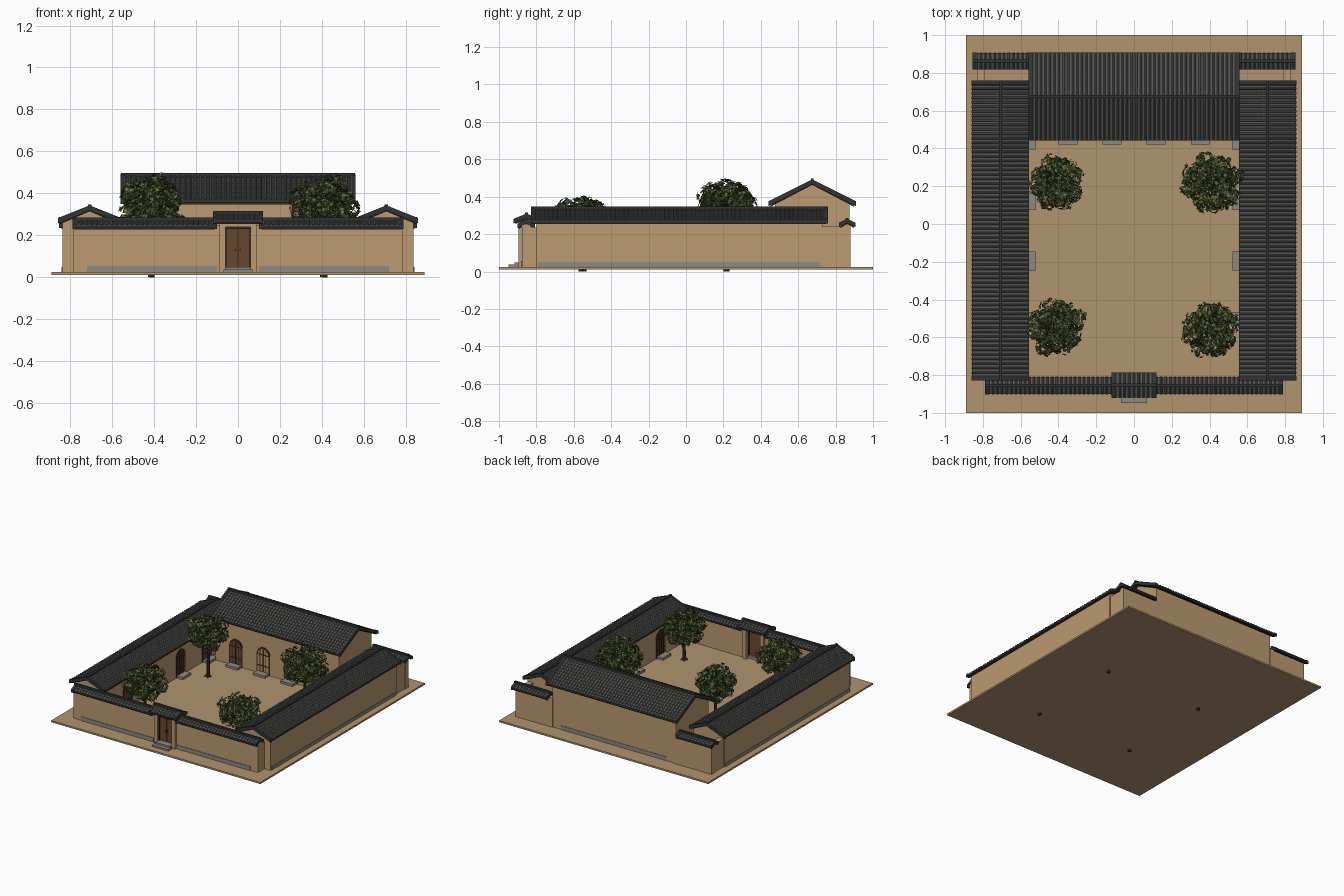
import bpy, bmesh, math, random
from mathutils import Matrix, Vector

if "Cube" in bpy.data.objects:
    bpy.data.objects.remove(bpy.data.objects["Cube"])
random.seed(4)
PI = math.pi


def material(name, rgb):
    m = bpy.data.materials.new(name)
    m.diffuse_color = (*rgb, 1)
    m.use_nodes = True
    m.node_tree.nodes["Principled BSDF"].inputs["Base Color"].default_value = m.diffuse_color
    return m


EARTH = material("earth_wall", (0.50, 0.325, 0.165))
GROUND = material("ground_clay", (0.44, 0.295, 0.16))
TILE = material("grey_tile", (0.088, 0.092, 0.085))
DARK = material("dark_tile", (0.032, 0.034, 0.035))
WOOD = material("brown_wood", (0.14, 0.062, 0.03))
DWOOD = material("dark_wood", (0.05, 0.02, 0.01))
STONE = material("grey_stone", (0.27, 0.25, 0.22))
LEAF1 = material("dark_leaf", (0.045, 0.065, 0.018))
LEAF2 = material("light_leaf", (0.11, 0.145, 0.045))
BARK = material("bark", (0.06, 0.03, 0.015))


def finish(bm, name, mats, M=Matrix()):
    bmesh.ops.transform(bm, matrix=M, verts=bm.verts)
    me = bpy.data.meshes.new(name)
    bm.to_mesh(me)
    bm.free()
    for m in mats:
        me.materials.append(m)
    ob = bpy.data.objects.new(name, me)
    bpy.context.collection.objects.link(ob)
    return ob


def add_prism(bm, pts, a, b):
    """Extrude a (y, z) outline along x from a to b."""
    A = [bm.verts.new((a, u, v)) for u, v in pts]
    B = [bm.verts.new((b, u, v)) for u, v in pts]
    faces = [bm.faces.new(A), bm.faces.new(B[::-1])]
    n = len(pts)
    for i in range(n):
        j = (i + 1) % n
        faces.append(bm.faces.new((A[j], A[i], B[i], B[j])))
    bmesh.ops.recalc_face_normals(bm, faces=faces)
    return faces


def prism(name, pts, a, b, mat, M=Matrix()):
    bm = bmesh.new()
    add_prism(bm, pts, a, b)
    return finish(bm, name, [mat], M)


def box(name, x0, x1, y0, y1, z0, z1, mat, M=Matrix()):
    return prism(name, [(y0, z0), (y1, z0), (y1, z1), (y0, z1)], x0, x1, mat, M)


def place(x, y, deg=0, z=0):
    return Matrix.Translation((x, y, z)) @ Matrix.Rotation(math.radians(deg), 4, 'Z')


def chevron(h, ze, zr, th):
    return [(-h, ze), (0, zr), (h, ze), (h, ze - th), (0, zr - th), (-h, ze - th)]


def gable_roof(name, M, length, half, ze, zr, courses, th=0.012, pitch=0.024):
    """Tiled roof, ridge along local x: stepped courses, ribs, verges, ridge, boarding."""
    L, step = length / 2, 0.0035
    side = []
    for i in range(courses):
        for t, lift in ((i / courses, 0), ((i + 1) / courses, step)):
            side.append((half * t, zr + (ze - zr) * t + lift))
    top = [(-y, z) for y, z in side[::-1]] + side[1:]
    prism(name + "_tiles", top + [(half, ze - th), (0, zr - th), (-half, ze - th)], -L, L, TILE, M)
    # rounded cover tiles running down the slope, with dark eave ends
    bm = bmesh.new()
    n = max(2, round((2 * L - 0.03) / pitch))
    r = 0.0055
    for i in range(n + 1):
        x = -L + 0.015 + (2 * L - 0.03) * i / n
        for s in (-1, 1):
            rows = []
            for y, z in ((0, zr), (s * (half + 0.004), ze)):
                rows.append([bm.verts.new((x + dx * r, y, z + dz * r)) for dx, dz in
                             ((-1, -1), (-1, 0.5), (-0.5, 1.3), (0.5, 1.3), (1, 0.5), (1, -1))])
            fs = [bm.faces.new((rows[0][k], rows[0][k + 1], rows[1][k + 1], rows[1][k])) for k in range(5)]
            cap = bm.faces.new(rows[1])
            cap.material_index = 1
            bmesh.ops.recalc_face_normals(bm, faces=fs + [cap])
    finish(bm, name + "_cover_tiles", [TILE, DARK], M)
    # dark verges, ridge and eave edge
    for s in (-1, 1):
        a, b = sorted((s * (L - 0.014), s * (L + 0.004)))
        prism(name + "_verge", chevron(half + 0.004, ze + 0.01, zr + 0.01, th + 0.014), a, b, DARK, M)
        y0, y1 = sorted((s * (half - 0.002), s * (half + 0.002)))
        box(name + "_eave", -L, L, y0, y1, ze - th, ze, DARK, M)
    box(name + "_ridge", -L - 0.003, L + 0.003, -0.008, 0.008, zr - 0.005, zr + 0.015, DARK, M)
    # timber boarding below
    prism(name + "_boarding", chevron(half - 0.006, ze - th, zr - th, 0.007), -L + 0.006, L - 0.006, DWOOD, M)


def gable_body(name, M, length, hw, half, ze, zr, th=0.018):
    zw = zr - th - (zr - ze) * hw / half
    prism(name, [(-hw, 0.02), (hw, 0.02), (hw, zw), (0, zr - th), (-hw, zw)], -length / 2, length / 2, EARTH, M)


def arch(w, h, z0=0.0):
    r = w / 2
    return [(-r, z0), (r, z0)] + [(r * math.cos(PI * k / 12), h - r + r * math.sin(PI * k / 12)) for k in range(13)]


def arched_door(name, M, panel=WOOD):
    """Arched door on a wall facing local -y, with lattice and stone step."""
    R = M @ Matrix.Rotation(PI / 2, 4, 'Z')
    prism(name + "_frame", arch(0.112, 0.205), -0.004, 0.002, DWOOD, R)
    prism(name + "_panel", arch(0.092, 0.193, 0.004), -0.006, 0.001, panel, R)
    for x in (-0.024, 0, 0.024):
        box(name + "_upright", x - 0.0025, x + 0.0025, -0.009, 0, 0.004, 0.19 - abs(x) * 0.3, DWOOD, M)
    for z in (0.06, 0.145):
        box(name + "_rail", -0.046, 0.046, -0.0085, 0, z, z + 0.006, DWOOD, M)
    box(name + "_step", -0.05, 0.05, -0.055, 0, 0, 0.018, STONE, M)


G = 0.025
box("ground_slab", -0.89, 0.89, -1, 1, 0.012, G, GROUND)

# main hall at the back
hall = place(0, 0.675)
gable_roof("hall_roof", hall, 1.11, 0.23, 0.365, 0.482, 10)
gable_body("hall_walls", hall, 1.05, 0.198, 0.23, 0.365, 0.482)
box("hall_base", -0.45, 0.45, 0.87, 0.876, G, 0.055, STONE)
for i in range(4):
    arched_door("hall_door", place(-0.35 + i * 0.2335, 0.477, 0, G), EARTH if i == 1 else WOOD)

# side wings, connecting walls and back walls
for s, tag in ((-1, "left"), (1, "right")):
    wing = place(s * 0.707, -0.035, 90)
    gable_roof(tag + "_wing_roof", wing, 1.58, 0.148, 0.272, 0.333, 7)
    gable_body(tag + "_wing_walls", wing, 1.53, 0.13, 0.148, 0.272, 0.333)
    x0, x1 = sorted((s * 0.835, s * 0.841))
    box(tag + "_wing_base", x0, x1, -0.79, 0.72, G, 0.05, STONE)
    for i in range(4):
        arched_door(tag + "_wing_door", place(s * 0.577, 0.445 - i * 0.32, -s * 90, G))
    x0, x1 = sorted((s * 0.79, s * 0.83))
    box(tag + "_back_link", x0, x1, 0.72, 0.85, 0.02, 0.24, EARTH)
    x0, x1 = sorted((s * 0.745, s * 0.785))
    box(tag + "_front_link", x0, x1, -0.84, -0.79, 0.02, 0.235, EARTH)
    x0, x1 = sorted((s * 0.52, s * 0.835))
    box(tag + "_back_wall", x0, x1, 0.843, 0.88, 0.02, 0.25, EARTH)
    gable_roof(tag + "_back_coping", place(s * 0.70, 0.862), 0.30, 0.041, 0.25, 0.272, 2, 0.01)
    # front wall half with stone base and tiled coping
    x0, x1 = sorted((s * 0.07, s * 0.785))
    box(tag + "_front_wall", x0, x1, -0.878, -0.832, 0.02, 0.25, EARTH)
    x0, x1 = sorted((s * 0.1, s * 0.72))
    box(tag + "_front_base", x0, x1, -0.882, -0.87, G, 0.055, STONE)
    gable_roof(tag + "_front_coping", place(s * 0.445, -0.855), 0.68, 0.043, 0.245, 0.27, 2, 0.01)
    # gate post, door leaf and knob
    x0, x1 = sorted((s * 0.06, s * 0.09))
    box(tag + "_gate_post", x0, x1, -0.895, -0.815, 0.02, 0.275, EARTH)
    x0, x1 = sorted((s * 0.0015, s * 0.056))
    box(tag + "_gate_leaf", x0, x1, -0.868, -0.85, G, 0.232, WOOD)
    x0, x1 = sorted((s * 0.006, s * 0.014))
    box(tag + "_gate_knob", x0, x1, -0.874, -0.866, 0.125, 0.137, DWOOD)
    x0, x1 = sorted((s * 0.054, s * 0.062))
    box(tag + "_gate_jamb", x0, x1, -0.88, -0.84, G, 0.238, DWOOD)

# gate top, roof and steps
box("gate_head", -0.062, 0.062, -0.88, -0.84, 0.231, 0.24, DWOOD)
box("gate_lintel", -0.07, 0.07, -0.89, -0.82, 0.24, 0.28, EARTH)
box("gate_gap", -0.004, 0.004, -0.862, -0.856, G, 0.232, DWOOD)
gable_roof("gate_roof", place(0, -0.853), 0.23, 0.064, 0.272, 0.3, 3, 0.011)
box("gate_lower_step", -0.07, 0.07, -0.948, -0.88, 0.02, 0.037, STONE)
box("gate_upper_step", -0.062, 0.062, -0.918, -0.84, 0.02, 0.048, STONE)


def limb(bm, p, q, r0, r1):
    d = q - p
    M = Matrix.Translation((p + q) / 2) @ d.to_track_quat('Z', 'Y').to_matrix().to_4x4()
    bmesh.ops.create_cone(bm, cap_ends=True, segments=7, radius1=r0, radius2=r1, depth=d.length, matrix=M)


def tree(name, x, y, zc, R, H):
    """Trunk with roots and branches, and clumps of loose leaves."""
    base, centre = Vector((x, y, 0)), Vector((x, y, zc))
    fork = Vector((x + 0.006, y, zc - H * 0.75))
    wood, leaves = bmesh.new(), bmesh.new()
    limb(wood, base, fork, 0.014, 0.010)
    limb(wood, fork, centre, 0.010, 0.006)
    for k in range(4):
        a = k * PI / 2 + 0.5
        limb(wood, base + Vector((0.028 * math.cos(a), 0.028 * math.sin(a), 0.018)),
             base + Vector((0, 0, 0.05)), 0.003, 0.008)
    for k in range(15):
        # spiral spread of clumps over the crown
        c = 1 - 2 * (k + 0.5) / 15
        a, q = k * 2.4, math.sqrt(1 - c * c)
        f = random.uniform(0.55, 0.68)
        mid = centre + Vector((R * f * q * math.cos(a), R * f * q * math.sin(a), H * f * c))
        if k % 2:
            limb(wood, fork, mid, 0.006, 0.002)
        cr = R * random.uniform(0.32, 0.42)
        for _ in range(85):
            n = Vector((random.gauss(0, 1), random.gauss(0, 1), random.gauss(0, 1))).normalized()
            p = mid + n * cr * random.uniform(0.7, 1.0)
            tilt = (n + Vector((random.uniform(-.6, .6), random.uniform(-.6, .6), random.uniform(-.2, .8)))).normalized()
            u = tilt.orthogonal().normalized()
            u.rotate(Matrix.Rotation(random.uniform(0, 2 * PI), 3, tilt))
            v = tilt.cross(u)
            l = random.uniform(0.013, 0.019)
            face = leaves.faces.new([leaves.verts.new(p + w) for w in
                                     (u * l, v * l * 0.65, -u * l, -v * l * 0.65)])
            face.material_index = int(random.random() < 0.45)
    finish(wood, name + "_trunk", [BARK])
    finish(leaves, name + "_leaves", [LEAF1, LEAF2])


tree("back_left_tree", -0.41, 0.22, 0.365, 0.165, 0.14)
tree("back_right_tree", 0.415, 0.215, 0.34, 0.18, 0.14)
tree("front_left_tree", -0.415, -0.545, 0.275, 0.165, 0.125)
tree("front_right_tree", 0.405, -0.56, 0.275, 0.165, 0.125)
